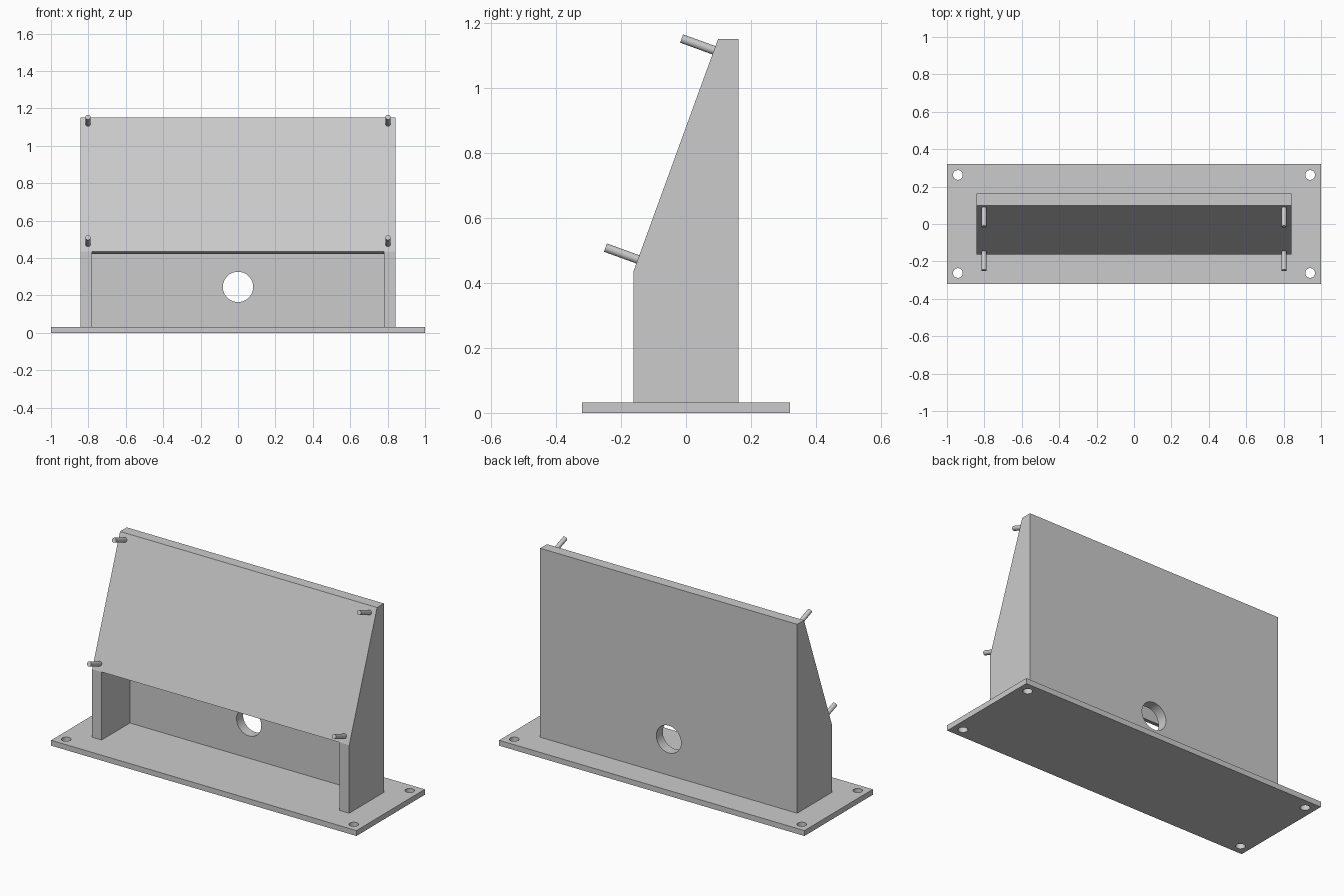
import bpy, bmesh, math
from mathutils import Vector

if "Cube" in bpy.data.objects:
    bpy.data.objects.remove(bpy.data.objects["Cube"])

GREY = (0.6, 0.6, 0.6, 1)
mat = bpy.data.materials.new("plain grey")
mat.use_nodes = True
mat.diffuse_color = GREY
mat.node_tree.nodes["Principled BSDF"].inputs["Base Color"].default_value = GREY

BASE_H, HALF_D = 0.032, 0.162
TOP, SHOULDER, WALL, SKIN = 1.151, 0.435, 0.06, 0.043
lean = math.radians(20)
up = Vector((math.sin(lean), math.cos(lean)))       # (y, z) up the sloping face
out = Vector((-math.cos(lean), math.sin(lean)))     # (y, z) out of the sloping face
foot = Vector((-HALF_D, SHOULDER))                  # lower edge of the sloping face


def prism(name, profile, half_width):
    """Extrude a (y, z) profile evenly across x."""
    bm = bmesh.new()
    face = bm.faces.new([bm.verts.new((-half_width, y, z)) for y, z in profile])
    side = bmesh.ops.extrude_face_region(bm, geom=[face])["geom"]
    bmesh.ops.translate(bm, vec=(2 * half_width, 0, 0),
                        verts=[g for g in side if isinstance(g, bmesh.types.BMVert)])
    bmesh.ops.recalc_face_normals(bm, faces=bm.faces)
    mesh = bpy.data.meshes.new(name)
    bm.to_mesh(mesh)
    bm.free()
    mesh.materials.append(mat)
    obj = bpy.data.objects.new(name, mesh)
    bpy.context.collection.objects.link(obj)
    return obj


def rod(name, centre, axis, radius, length, sides=32):
    """Cylinder centred on a point and pointing along an axis."""
    bpy.ops.mesh.primitive_cylinder_add(vertices=sides, radius=radius, depth=length,
                                        location=centre)
    obj = bpy.context.object
    obj.name = name
    obj.rotation_euler = Vector(axis).to_track_quat("Z", "Y").to_euler()
    obj.data.materials.append(mat)
    return obj


def smooth(obj):
    bpy.ops.object.select_all(action="DESELECT")
    obj.select_set(True)
    bpy.context.view_layer.objects.active = obj
    bpy.ops.object.shade_smooth_by_angle(angle=math.radians(30))


def cut(obj, cutters):
    for cutter in cutters:
        mod = obj.modifiers.new("cut", "BOOLEAN")
        mod.operation, mod.solver, mod.object = "DIFFERENCE", "EXACT", cutter
        bpy.context.view_layer.objects.active = obj
        bpy.ops.object.modifier_apply(modifier=mod.name)
        bpy.data.objects.remove(cutter)
    smooth(obj)


corners = [(sx, sy) for sx in (-1, 1) for sy in (-1, 1)]

# Base plate with four screw holes
base = prism("base_plate", [(-0.32, 0), (0.32, 0), (0.32, BASE_H), (-0.32, BASE_H)], 1)
cut(base, [rod("screw_hole", (0.942 * sx, 0.262 * sy, 0), (0, 0, 1), 0.026, 0.2)
           for sx, sy in corners])

# Housing: wedge shell, open at the lower front, with a cable hole in the back
ridge = foot + up * ((TOP - SHOULDER) / up.y)
housing = prism("housing", [(-HALF_D, BASE_H), (HALF_D, BASE_H), (HALF_D, TOP),
                            ridge, foot], 0.842)
back = HALF_D - WALL
lip = foot - out * SKIN
peak = lip + up * ((back - lip.x) / up.x)
cavity = prism("cavity", [foot + out * 0.2 - Vector((0, 0.6)), (back, -0.1), peak, lip,
                          foot + out * 0.2], 0.78)
cable_hole = rod("cable_hole", (0, HALF_D, 0.245), (0, 1, 0), 0.081, 0.2, 64)
cut(housing, [cavity, cable_hole])

# Four mounting pins standing square to the sloping face
for level, along in (("lower", 0.04), ("upper", 0.725)):
    for side, sx in (("left", 1), ("right", -1)):
        y, z = foot + up * along + out * 0.048
        smooth(rod(f"{level}_{side}_pin", (0.802 * sx, y, z), (0, out.x, out.y),
                   0.0135, 0.116))
